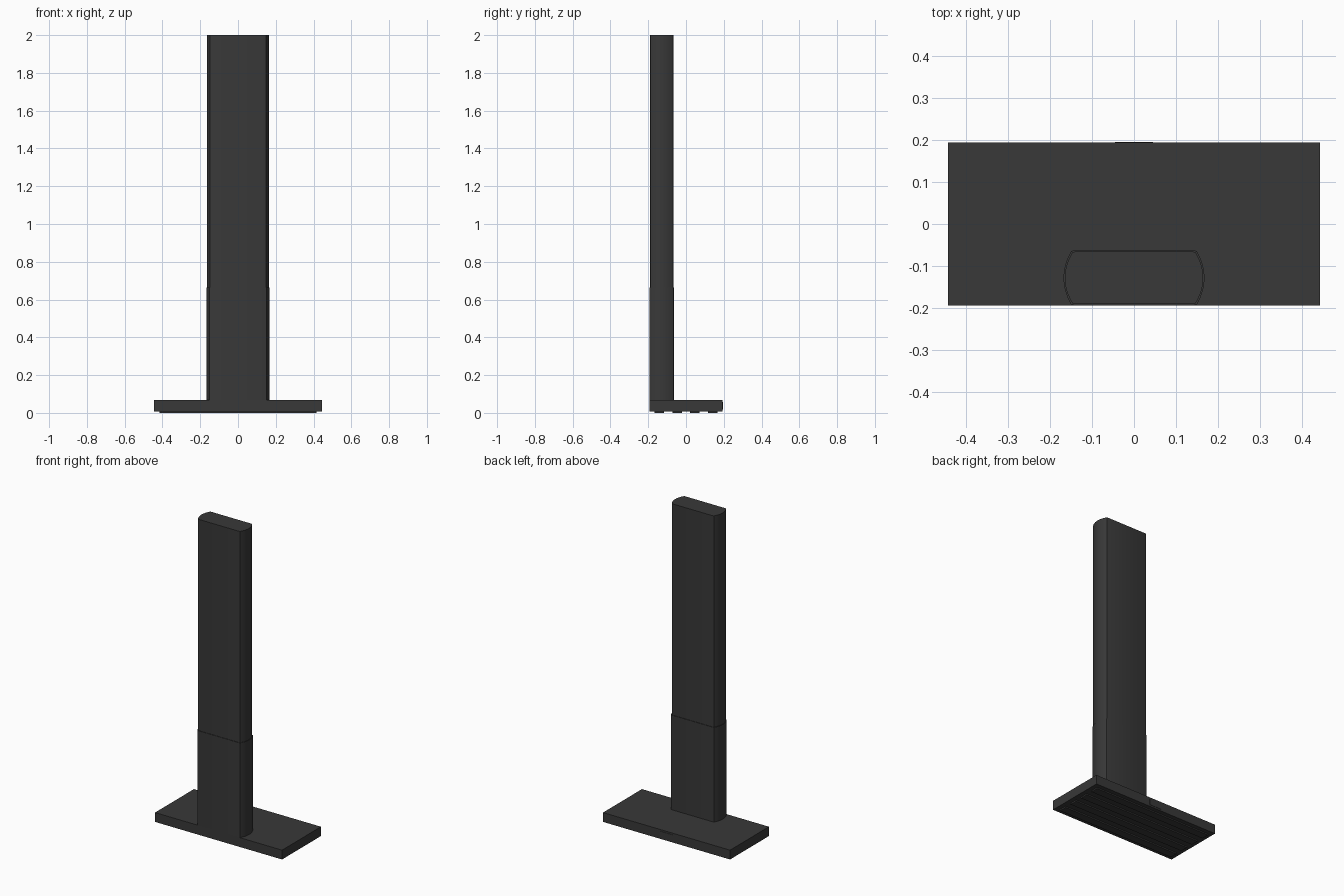
import bpy, bmesh, math

if "Cube" in bpy.data.objects:
    bpy.data.objects.remove(bpy.data.objects["Cube"])

dark = bpy.data.materials.new("dark_grey")
dark.diffuse_color = (0.04, 0.04, 0.04, 1)
dark.use_nodes = True
dark.node_tree.nodes["Principled BSDF"].inputs["Base Color"].default_value = dark.diffuse_color


def finish(name, bm, smooth=False):
    bmesh.ops.recalc_face_normals(bm, faces=bm.faces)
    me = bpy.data.meshes.new(name)
    bm.to_mesh(me)
    bm.free()
    ob = bpy.data.objects.new(name, me)
    bpy.context.collection.objects.link(ob)
    me.materials.append(dark)
    if smooth:
        bpy.ops.object.select_all(action='DESELECT')
        bpy.context.view_layer.objects.active = ob
        ob.select_set(True)
        bpy.ops.object.shade_smooth_by_angle(angle=math.radians(25))
    return ob


def box(name, lo, hi):
    bm = bmesh.new()
    bmesh.ops.create_cube(bm, size=1)
    for v in bm.verts:
        v.co = [a + (c + 0.5) * (b - a) for a, b, c in zip(lo, hi, v.co)]
    return finish(name, bm)


def column(name, z0, z1, inset):
    # flat front and back, bowed sides with softened corners
    front, back = -0.194 + inset, -0.063 - inset
    mid, half = (front + back) / 2, (back - front) / 2
    side = []
    n = 16
    for i in range(n + 1):
        t = -1 + 2 * i / n
        side.append((0.150 + 0.018 * (1 - t * t) - inset, mid + half * 0.97 * t))
    side = [(0.144 - inset, front)] + side + [(0.144 - inset, back)]
    outline = side + [(-x, y) for x, y in reversed(side)]
    bm = bmesh.new()
    face = bm.faces.new([bm.verts.new((x, y, z0)) for x, y in outline])
    ext = bmesh.ops.extrude_face_region(bm, geom=[face])
    for v in ext["geom"]:
        if isinstance(v, bmesh.types.BMVert):
            v.co.z = z1
    return finish(name, bm, True)


# Base plate and small rear panel
box("base_plate", (-0.444, -0.194, 0.008), (0.444, 0.194, 0.067))
box("rear_panel", (-0.045, 0.190, 0.018), (0.045, 0.196, 0.057))

# Foot strips running along the underside
for i in range(4):
    y = -0.141 + i * 0.094
    box(f"foot_strip_{i + 1}", (-0.415, y - 0.025, 0), (0.415, y + 0.025, 0.009))

# Column: lower sleeve and slimmer upper body
column("lower_sleeve", 0.066, 0.665, 0.0)
column("upper_column", 0.66, 2.0, 0.003)
